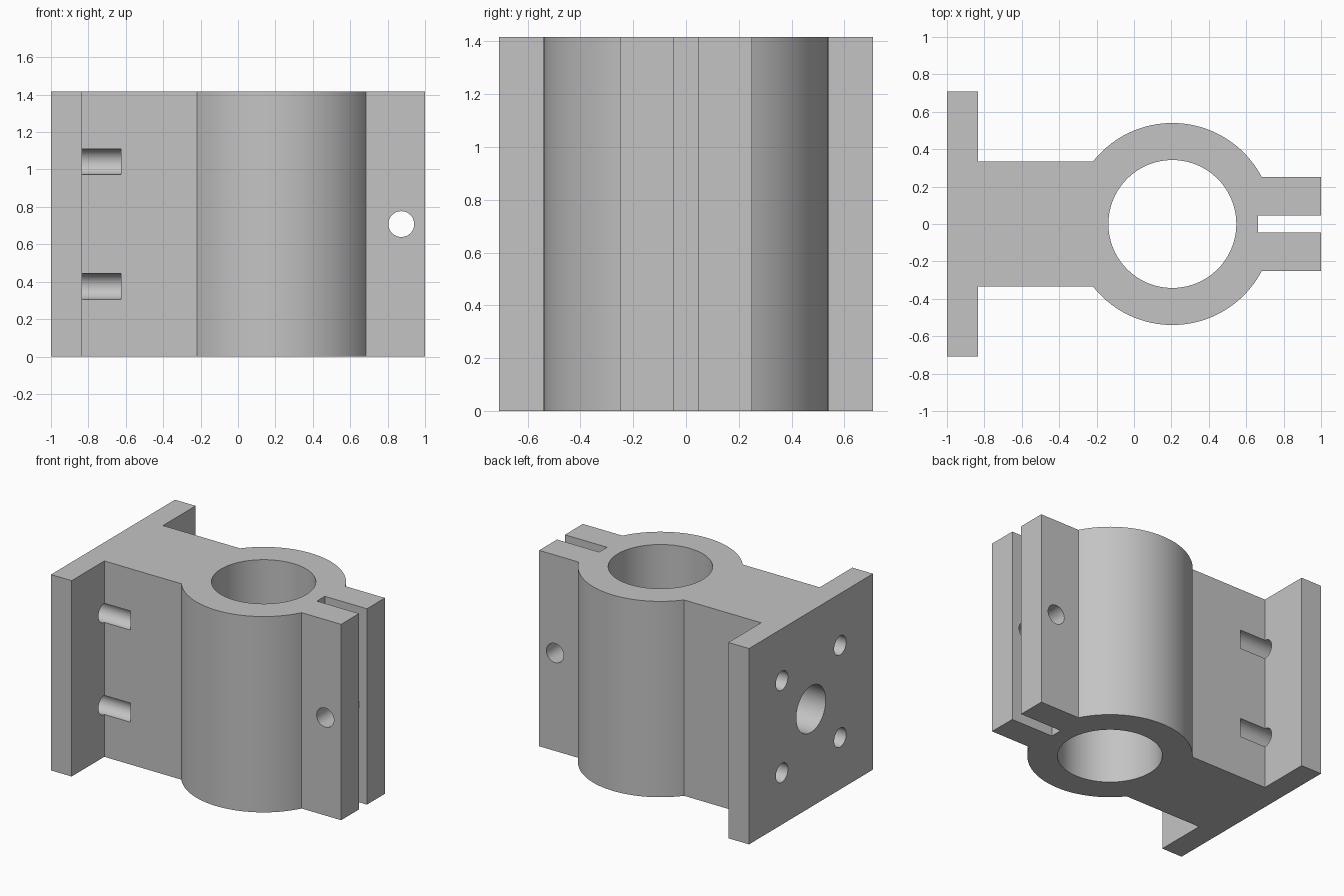
import bpy, bmesh, math
from mathutils import Matrix, Vector

default = bpy.data.objects.get("Cube")
if default:
    bpy.data.objects.remove(default)

HEIGHT = 1.416
MID = HEIGHT / 2
RING_X, RING_R, BORE_R = 0.205, 0.54, 0.342
PLATE_HALF, NECK_HALF, EAR_HALF = 0.708, 0.335, 0.25
PLATE_X = -0.835
BOLT_R, BOLT_OFFSET, BOLT_DEPTH = 0.069, 0.333, 0.375

steel = bpy.data.materials.new("light grey metal")
steel.use_nodes = True
grey = (0.55, 0.55, 0.55, 1)
steel.diffuse_color = grey
steel.node_tree.nodes["Principled BSDF"].inputs["Base Color"].default_value = grey


def make_object(name, bm):
    mesh = bpy.data.meshes.new(name)
    bmesh.ops.recalc_face_normals(bm, faces=bm.faces)
    bm.to_mesh(mesh)
    bm.free()
    obj = bpy.data.objects.new(name, mesh)
    mesh.materials.append(steel)
    bpy.context.collection.objects.link(obj)
    return obj


def cylinder_cutter(name, centre, axis, radius, length, sides=48):
    bm = bmesh.new()
    turn = Vector((0, 0, 1)).rotation_difference(Vector(axis)).to_matrix().to_4x4()
    bmesh.ops.create_cone(bm, cap_ends=True, segments=sides, radius1=radius,
                          radius2=radius, depth=length,
                          matrix=Matrix.Translation(centre) @ turn)
    return make_object(name, bm)


# Bracket outline: half of it, then mirrored across y = 0
start = math.asin(EAR_HALF / RING_R)
end = math.pi - math.asin(NECK_HALF / RING_R)
steps = 40
half = [(1, EAR_HALF)]
for i in range(steps + 1):
    a = start + (end - start) * i / steps
    half.append((RING_X + RING_R * math.cos(a), RING_R * math.sin(a)))
half += [(PLATE_X, NECK_HALF), (PLATE_X, PLATE_HALF), (-1, PLATE_HALF)]
outline = half + [(x, -y) for x, y in reversed(half)]

bm = bmesh.new()
base = bm.faces.new([bm.verts.new((x, y, 0)) for x, y in outline])
top = bmesh.ops.extrude_face_region(bm, geom=[base], use_keep_orig=True)
bmesh.ops.translate(bm, vec=(0, 0, HEIGHT),
                    verts=[v for v in top["geom"] if isinstance(v, bmesh.types.BMVert)])
bracket = make_object("clamp_bracket", bm)

# Shaft bore and clamp screw hole
cutters = [
    cylinder_cutter("bore_cutter", (RING_X, 0, MID), (0, 0, 1), BORE_R, 2, 96),
    cylinder_cutter("clamp_screw_cutter", (0.873, 0, MID), (0, 1, 0), BOLT_R, 1),
]

# Slit between the clamp ears
bm = bmesh.new()
bmesh.ops.create_cube(bm, size=1, matrix=Matrix.Translation((0.963, 0, MID))
                      @ Matrix.Diagonal((0.6, 0.09, 2, 1)))
cutters.append(make_object("slit_cutter", bm))

# Blind holes in the mounting plate: one large, four for bolts
reach = BOLT_DEPTH + 0.1
hole_x = -1.1 + reach / 2
cutters.append(cylinder_cutter("centre_hole_cutter", (hole_x, 0, MID), (1, 0, 0), 0.168, reach, 64))
for sy in (-1, 1):
    for sz in (-1, 1):
        spot = (hole_x, sy * BOLT_OFFSET, MID + sz * BOLT_OFFSET)
        cutters.append(cylinder_cutter("bolt_hole_cutter", spot, (1, 0, 0), BOLT_R, reach))

for cutter in cutters:
    cutter.hide_render = True
    mod = bracket.modifiers.new(cutter.name, "BOOLEAN")
    mod.operation = "DIFFERENCE"
    mod.solver = "EXACT"
    mod.object = cutter

# Apply the cuts, remove the cutters, and shade round walls smooth
bpy.ops.object.select_all(action="DESELECT")
bracket.select_set(True)
bpy.context.view_layer.objects.active = bracket
for mod in list(bracket.modifiers):
    bpy.ops.object.modifier_apply(modifier=mod.name)
for cutter in cutters:
    bpy.data.objects.remove(cutter)
bpy.ops.object.shade_smooth_by_angle(angle=math.radians(25))
